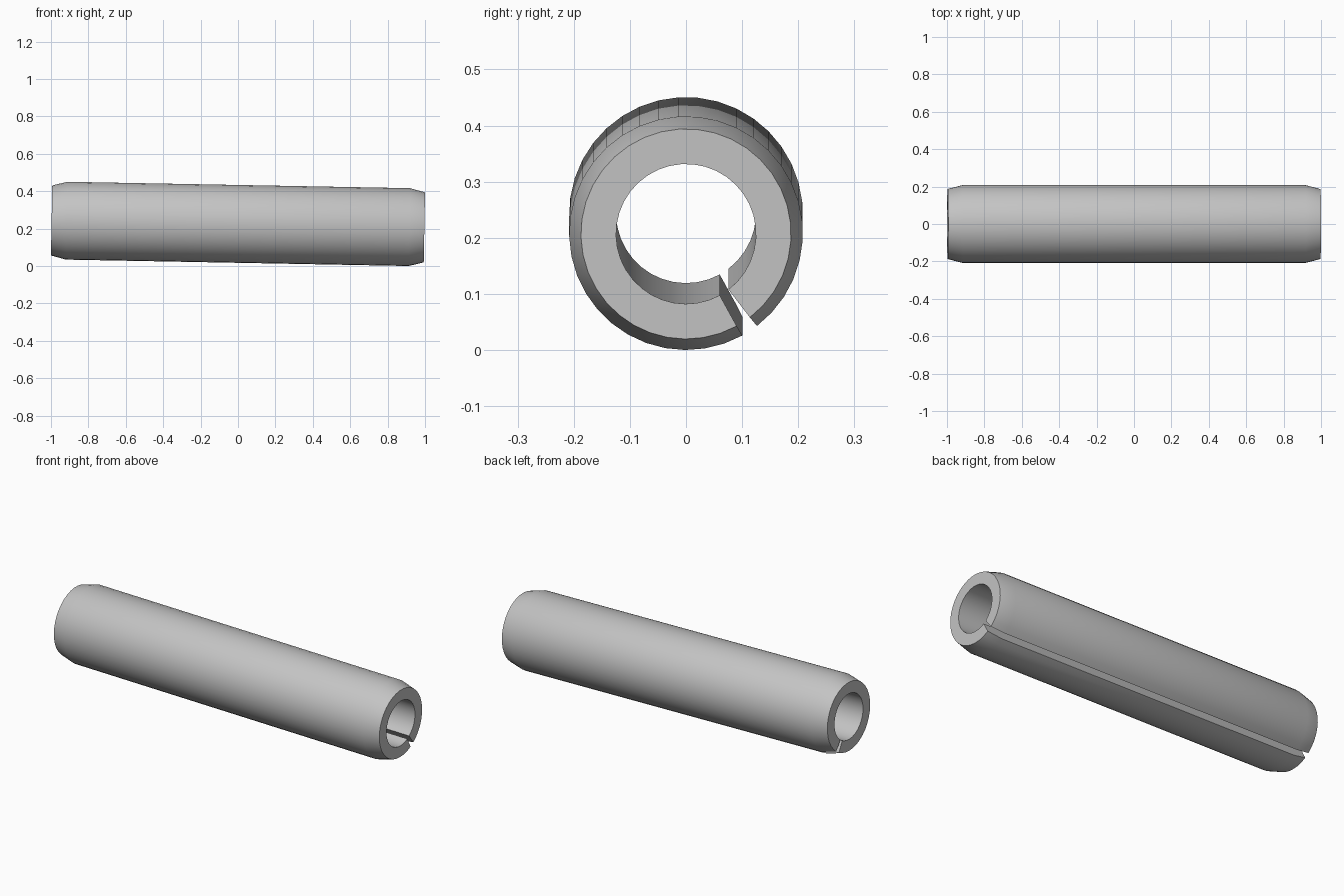
import bpy
import bmesh
from math import radians, sin, cos
from mathutils import Matrix, Vector

cube = bpy.data.objects.get("Cube")
if cube:
    bpy.data.objects.remove(cube, do_unlink=True)

# Steel material
steel = bpy.data.materials.new("grey_steel")
steel.use_nodes = True
colour = (0.55, 0.55, 0.55, 1)
steel.diffuse_color = colour
steel.node_tree.nodes["Principled BSDF"].inputs["Base Color"].default_value = colour

# Main dimensions
TILT = 0.0186
OUTER, END, INNER = 0.2083, 0.1873, 0.1247
HALF = 1 - END * sin(TILT)
HALF /= cos(TILT)
CHAMFER = 0.08
SLOT_START, SLOT_END = radians(-61.2), radians(-52.6)
SEGMENTS = 36

# Wall section (distance along the axis, radius), swept around the axis
section = [(-HALF, INNER), (-HALF, END), (-HALF + CHAMFER, OUTER),
           (HALF - CHAMFER, OUTER), (HALF, END), (HALF, INNER)]
sweep = radians(360) - (SLOT_END - SLOT_START)

bm = bmesh.new()
rings = []
for i in range(SEGMENTS + 1):
    a = SLOT_END + sweep * i / SEGMENTS
    rings.append([bm.verts.new((x, r * cos(a), r * sin(a))) for x, r in section])
count = len(section)
for ring, following in zip(rings, rings[1:]):
    for j in range(count):
        k = (j + 1) % count
        bm.faces.new((ring[j], ring[k], following[k], following[j]))

# Slot walls
bm.faces.new(rings[0])
bm.faces.new(rings[-1])
bmesh.ops.recalc_face_normals(bm, faces=bm.faces)

# Slight tilt along the length, then rest on the ground
bm.transform(Matrix.Rotation(TILT, 4, 'Y'))
lowest = min(v.co.z for v in bm.verts)
bmesh.ops.translate(bm, verts=bm.verts, vec=Vector((0, 0, -lowest)))

mesh = bpy.data.meshes.new("slotted_pin")
bm.to_mesh(mesh)
bm.free()
mesh.materials.append(steel)
pin = bpy.data.objects.new("slotted_pin", mesh)
bpy.context.collection.objects.link(pin)

# Smooth round walls with sharp rims and slot edges
bpy.ops.object.select_all(action='DESELECT')
pin.select_set(True)
bpy.context.view_layer.objects.active = pin
bpy.ops.object.shade_smooth_by_angle(angle=radians(30))
